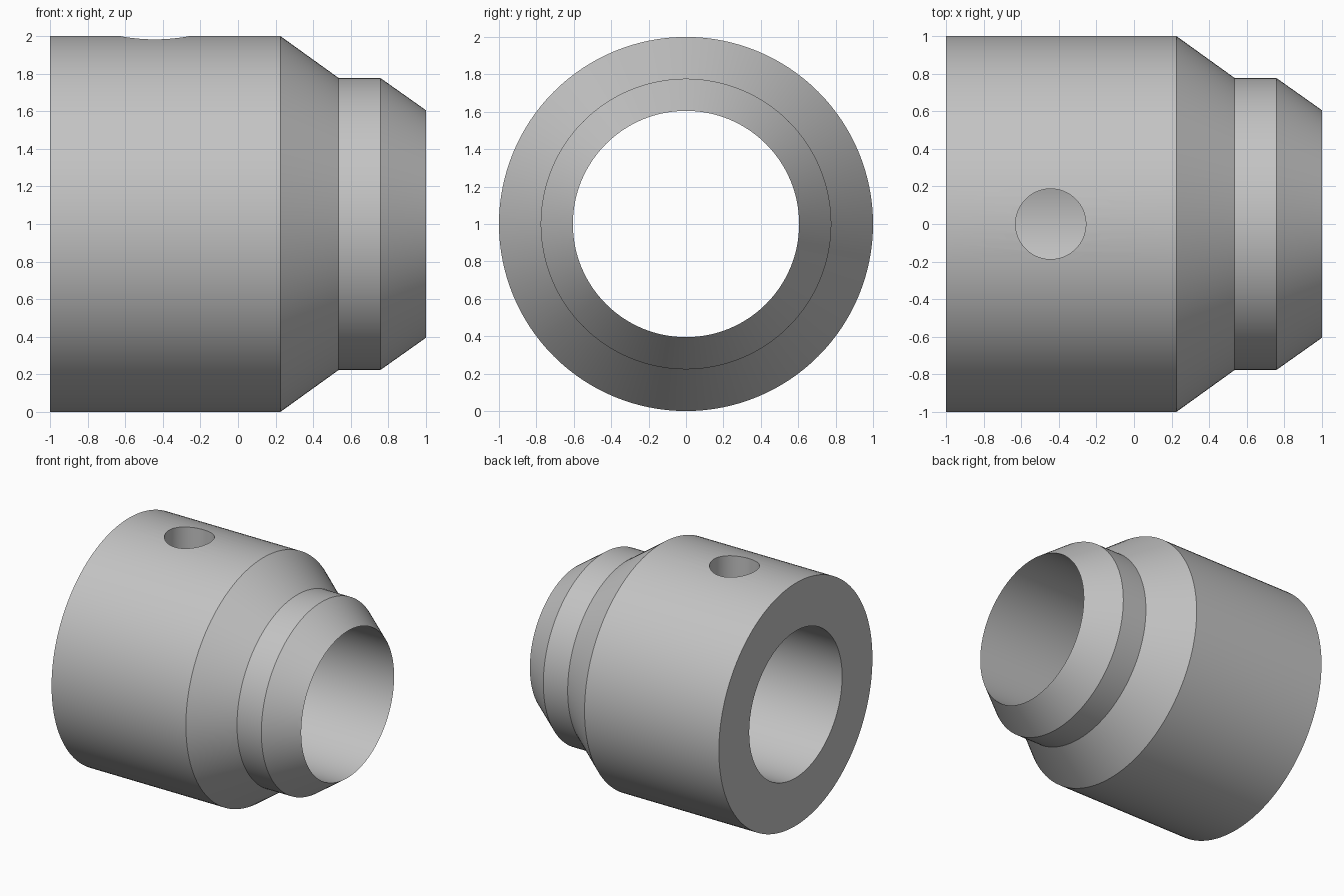
import bpy, bmesh, math
from mathutils import Vector

if "Cube" in bpy.data.objects:
    bpy.data.objects.remove(bpy.data.objects["Cube"], do_unlink=True)

SEGMENTS = 128
AXIS_Z = 1.0
BORE = 0.605

# Plain grey metal
grey = bpy.data.materials.new("grey_metal")
grey.use_nodes = True
colour = (0.55, 0.55, 0.55, 1)
grey.diffuse_color = colour
grey.node_tree.nodes["Principled BSDF"].inputs["Base Color"].default_value = colour

# Closed wall section (x, radius), turned about the horizontal axis
section = [(-1, BORE), (-1, 1), (0.225, 1), (0.535, 0.777), (0.757, 0.777), (1, BORE)]
bm = bmesh.new()
ring = [bm.verts.new((x, 0, AXIS_Z + r)) for x, r in section]
edges = [bm.edges.new((a, b)) for a, b in zip(ring, ring[1:] + ring[:1])]
bmesh.ops.spin(bm, geom=ring + edges, cent=Vector((0, 0, AXIS_Z)), axis=Vector((1, 0, 0)),
               angle=math.tau, steps=SEGMENTS, use_merge=True)
bmesh.ops.remove_doubles(bm, verts=bm.verts[:], dist=1e-4)
bmesh.ops.recalc_face_normals(bm, faces=bm.faces[:])
mesh = bpy.data.meshes.new("stepped_sleeve")
bm.to_mesh(mesh)
bm.free()
mesh.materials.append(grey)
sleeve = bpy.data.objects.new("stepped_sleeve", mesh)
bpy.context.collection.objects.link(sleeve)

# Radial hole through the upper wall only
bpy.ops.mesh.primitive_cylinder_add(vertices=64, radius=0.187, depth=1.2,
                                    location=(-0.443, 0, 1.7))
cutter = bpy.context.object
cutter.name = "radial_hole_cutter"
cutter.hide_render = True
cutter.data.materials.append(grey)

bpy.ops.object.select_all(action="DESELECT")
sleeve.select_set(True)
bpy.context.view_layer.objects.active = sleeve
hole = sleeve.modifiers.new("radial_hole", "BOOLEAN")
hole.operation = "DIFFERENCE"
hole.solver = "EXACT"
hole.object = cutter
bpy.ops.object.modifier_apply(modifier=hole.name)
bpy.data.objects.remove(cutter, do_unlink=True)

# Smooth turned surfaces with crisp rims
bpy.ops.object.shade_smooth_by_angle(angle=math.radians(25))
